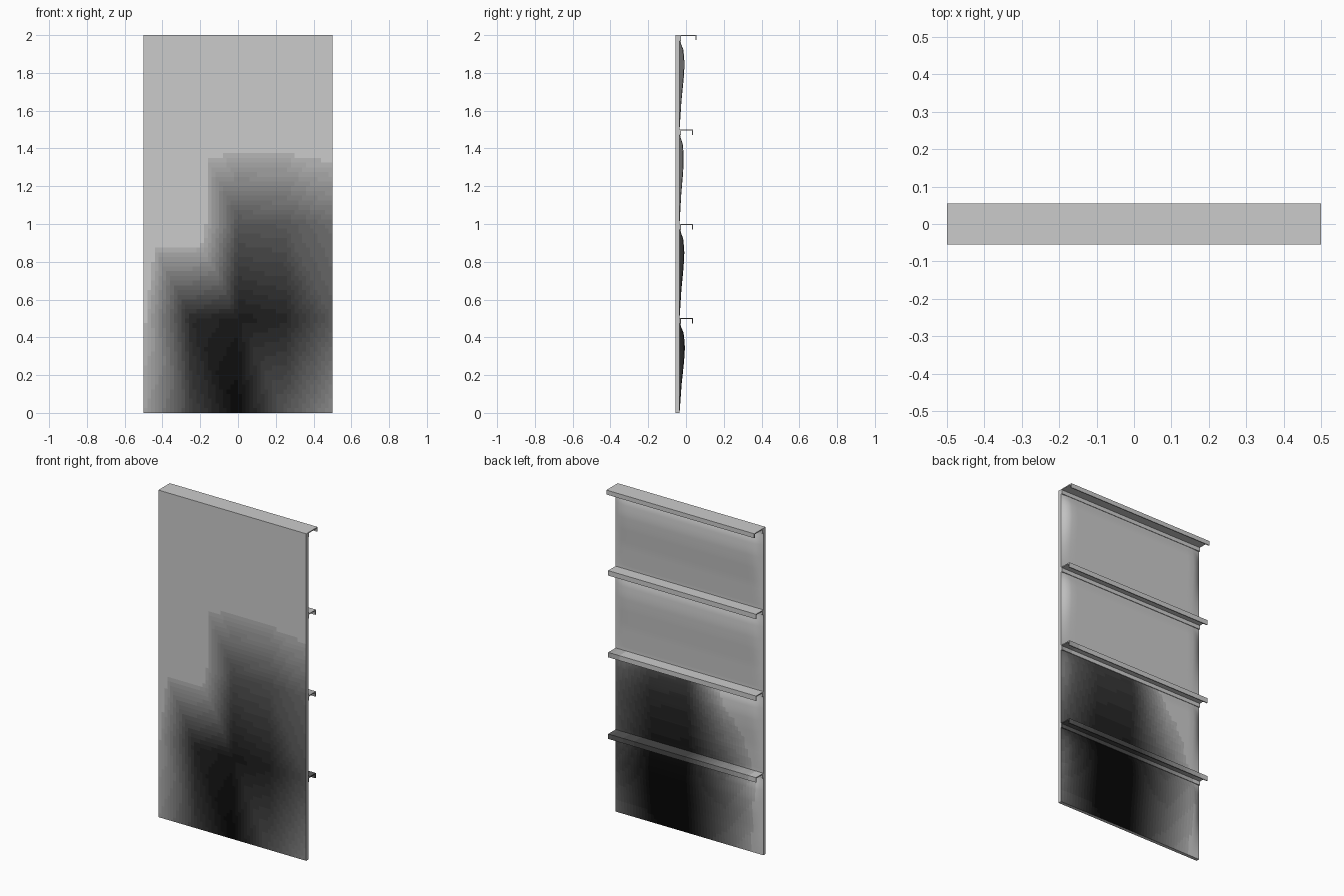
import bpy, bmesh

if "Cube" in bpy.data.objects:
    bpy.data.objects.remove(bpy.data.objects["Cube"])

FRONT, BACK = -0.055, -0.034
LEVELS = 32
greys = {}

def grey(v):
    """Shared grey material for brightness v, 1 being the plain surface."""
    k = max(1, min(LEVELS, round(v * LEVELS)))
    if k not in greys:
        c = 0.8 * (k / LEVELS) ** 2.2
        greys[k] = bpy.data.materials.new(f"grey_{k}")
        greys[k].diffuse_color = (c, c, c, 1)
    return greys[k]

def make(name, verts, faces, shade=None):
    me = bpy.data.meshes.new(name)
    me.from_pydata(verts, [], faces)
    bm = bmesh.new()
    bm.from_mesh(me)
    bmesh.ops.recalc_face_normals(bm, faces=bm.faces)
    bm.to_mesh(me)
    bm.free()
    if shade:
        slots = {}
        for p in me.polygons:
            v = shade(p.center)
            if v > 0.985:
                v = 1
            m = grey(v)
            if m not in slots:
                slots[m] = len(slots)
                me.materials.append(m)
            p.material_index = slots[m]
    ob = bpy.data.objects.new(name, me)
    bpy.context.collection.objects.link(ob)
    return ob

def interp(pts, t):
    for (a, u), (b, v) in zip(pts, pts[1:]):
        if t <= b:
            k = (t - a) / (b - a)
            k = k * k * (3 - 2 * k) if b - a < 0.1 else k
            return u + (v - u) * k
    return pts[-1][1]

def row_value(row, x):
    t = min(max((x + 0.5) * 4, 0), 3.999)
    i = int(t)
    return row[i] + (row[i + 1] - row[i]) * (t - i)

# Soot-like darkening, sampled at five columns from x = -0.5 to 0.5
front_rows = [[.75, .28, .05, .38, .62], [.82, .18, .12, .16, .40],
              [1, 1, .38, .40, .50], [1, 1, .92, .92, .95], [1, 1, .95, .95, 1]]
back_rows = [([.95, .5, .07, .08, .5], [.85, .4, .08, .06, .3]),
             ([.95, .45, .12, .12, .4], [1, .95, .28, .3, .5]),
             ([1, 1, 1, 1, .8], [1, 1, 1, 1, 1]),
             ([1, 1, 1, 1, 1], [1, 1, 1, 1, 1])]

def front_shade(x, z):
    i, j = min(int((x + .5) * 4), 3), min(int(z * 2), 3)
    u, v = (x + .5) * 4 - i, z * 2 - j
    a, b = front_rows[j][i], front_rows[j][i + 1]
    c, d = front_rows[j + 1][i], front_rows[j + 1][i + 1]
    if u + v < 1:
        return a + (b - a) * u + (c - a) * v
    return d + (c - d) * (1 - u) + (b - d) * (1 - v)

def panel_shade(c):
    if abs(c.x) > 0.4999 or c.z < 0.0001 or c.z > 1.9999:
        return 1
    if c.y < FRONT + 0.001:
        return front_shade(c.x, c.z)
    bay = min(int(c.z * 2), 3)
    lo, hi = back_rows[bay]
    k = c.z * 2 - bay
    return row_value(lo, c.x) * (1 - k) + row_value(hi, c.x) * k

# Panel: flat front and edges, back pressed out into one soft swell per bay
swell = [(0, 0), (0.15, 0.38), (0.28, 0.88), (0.345, 1), (0.41, 0.85), (0.475, 0.1), (0.5, 0)]
ends = [(0, 1), (0.42, 1), (0.46, 0.85), (0.5, 0)]
depth = [0.028, 0.025, 0.022, 0.026]
nx, nz = 51, 81
xs = [-0.5 + i / 50 for i in range(nx)]
zs = [j * 0.025 for j in range(nz)]
verts = []
for z in zs:
    bay = min(int(z * 2 + 1e-6), 3)
    for x in xs:
        verts.append((x, BACK + depth[bay] * interp(swell, z - bay * 0.5) * interp(ends, abs(x)), z))
base = len(verts)
verts += [(x, FRONT, z) for z in zs for x in xs]
faces = [tuple(o + k for k in (j * nx + i, j * nx + i + 1, (j + 1) * nx + i + 1, (j + 1) * nx + i))
         for o in (0, base) for j in range(nz - 1) for i in range(nx - 1)]
border = ([i for i in range(nx)] + [j * nx + nx - 1 for j in range(1, nz)]
          + [(nz - 1) * nx + i for i in range(nx - 2, -1, -1)]
          + [j * nx for j in range(nz - 2, 0, -1)])
for p, q in zip(border, border[1:] + border[:1]):
    faces.append((p, q, base + q, base + p))
panel = make("panel", verts, faces, panel_shade)
bpy.context.view_layer.objects.active = panel
panel.select_set(True)
bpy.ops.object.shade_smooth_by_angle(angle=0.7)

# Stiffening channels across the back; the top one also caps the panel
def channel(name, y0, y1, top, drop, row=None):
    t, yi = 0.006, BACK - 0.002
    prof = [(y0, top), (y1, top), (y1, top - drop), (y1 - t, top - drop), (y1 - t, top - t),
            (yi + 0.009, top - t), (yi + 0.009, top - 0.03), (yi, top - 0.03)]
    if y0 < yi:
        prof += [(yi, top - t), (y0, top - t)]
    n, steps = len(prof), 40
    vs = [(-0.5 + s / steps, y, z) for s in range(steps + 1) for y, z in prof]
    fs = [(s * n + i, s * n + (i + 1) % n, (s + 1) * n + (i + 1) % n, (s + 1) * n + i)
          for s in range(steps) for i in range(n)]
    fs += [tuple(range(n)), tuple(range(steps * n, (steps + 1) * n))]
    make(name, vs, fs, (lambda c: row_value(row, c.x)) if row else None)

channel("cross_channel_1", BACK - 0.002, 0.038, 0.502, 0.03, [.85, .6, .3, .3, .4])
channel("cross_channel_2", BACK - 0.002, 0.038, 1.001, 0.03, [1, 1, .95, .9, .75])
channel("cross_channel_3", BACK - 0.002, 0.038, 1.501, 0.03)
channel("top_channel", FRONT, 0.055, 2.0, 0.027)

for m in bpy.data.materials:
    if m.users and not m.is_grease_pencil:
        m.use_nodes = True
        m.node_tree.nodes["Principled BSDF"].inputs["Base Color"].default_value = m.diffuse_color
